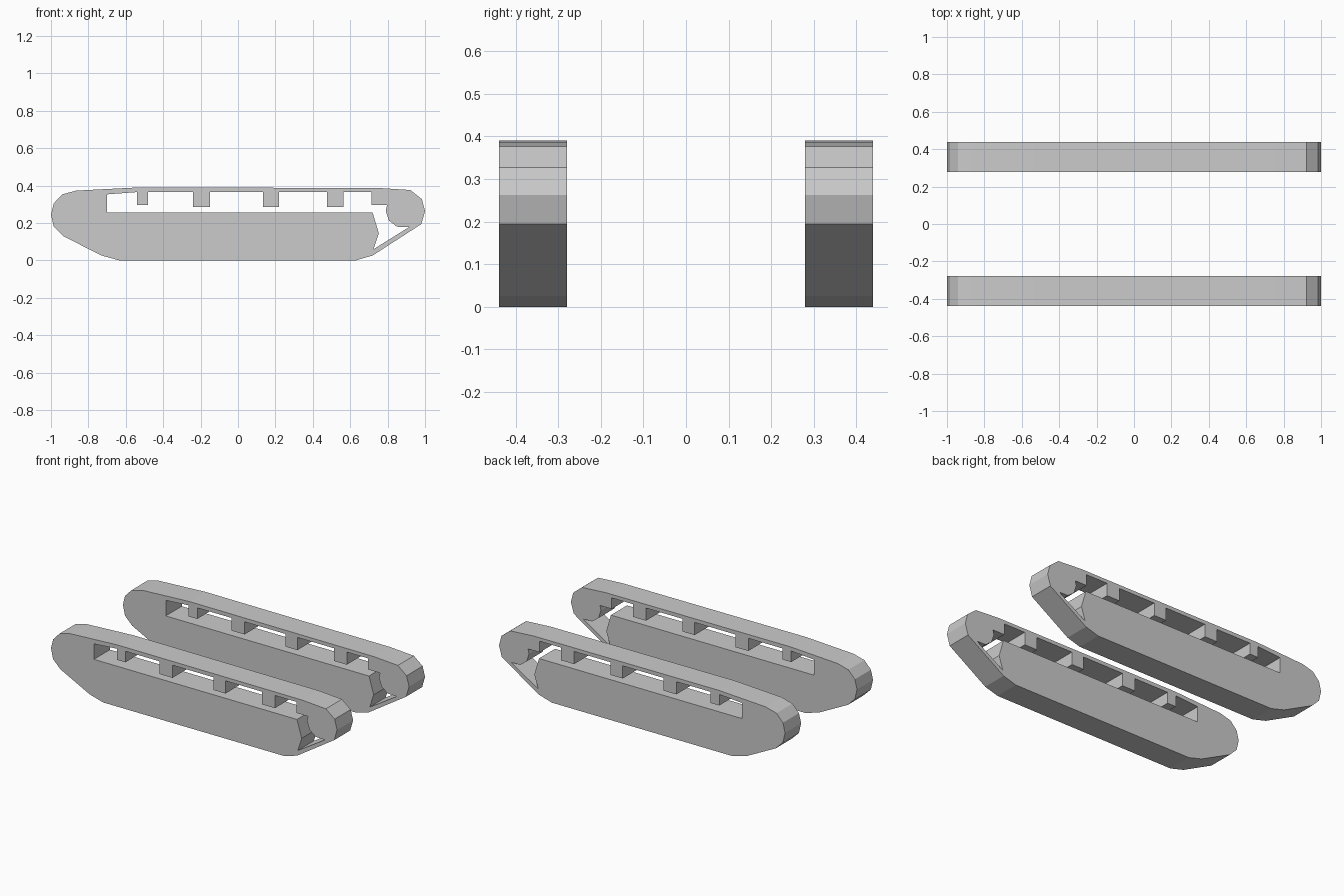
import bpy, bmesh
from mathutils import Vector

if "Cube" in bpy.data.objects:
    bpy.data.objects.remove(bpy.data.objects["Cube"])

Y_IN, Y_OUT = 0.279, 0.439

# Outer silhouette of the track (x, z)
outer = [(-1, .245), (-.985, .305), (-.94, .353), (-.865, .373), (-.535, .39),
         (.755, .387), (.922, .376), (.983, .327), (1, .263), (.98, .194),
         (.72, .026), (.63, 0), (-.635, 0), (-.73, .026), (-.935, .13), (-.985, .18)]

# Opening: roof with hanging blocks, rear sprocket edge, then the lower hull edge
opening = [(-.70, .353)]
for x0, x1, z in [(-.54, -.48, .295), (-.24, -.15, .285), (.135, .22, .285), (.475, .565, .285)]:
    opening += [(x0, .365), (x0, z), (x1, z), (x1, .365)]
opening += [(.715, .365), (.715, .295), (.797, .295), (.79, .265), (.807, .213), (.85, .18),
            (.915, .178), (.725, .06), (.753, .145), (.72, .255), (-.70, .255)]


def make_track(name, side):
    bm = bmesh.new()
    edges = []
    for loop in (outer, opening):
        vs = [bm.verts.new((x, side * Y_IN, z)) for x, z in loop]
        edges += [bm.edges.new((vs[i - 1], vs[i])) for i in range(len(vs))]
    # Fill the profile with its hole, then extrude to the track width
    bmesh.ops.triangle_fill(bm, use_beauty=True, edges=edges, normal=Vector((0, -1, 0)))
    ext = bmesh.ops.extrude_face_region(bm, geom=bm.faces[:], use_keep_orig=True)
    new = [g for g in ext["geom"] if isinstance(g, bmesh.types.BMVert)]
    bmesh.ops.translate(bm, verts=new, vec=(0, side * (Y_OUT - Y_IN), 0))
    bmesh.ops.recalc_face_normals(bm, faces=bm.faces[:])
    mesh = bpy.data.meshes.new(name)
    bm.to_mesh(mesh)
    bm.free()
    bpy.context.collection.objects.link(bpy.data.objects.new(name, mesh))


make_track("near_track", -1)
make_track("far_track", 1)
